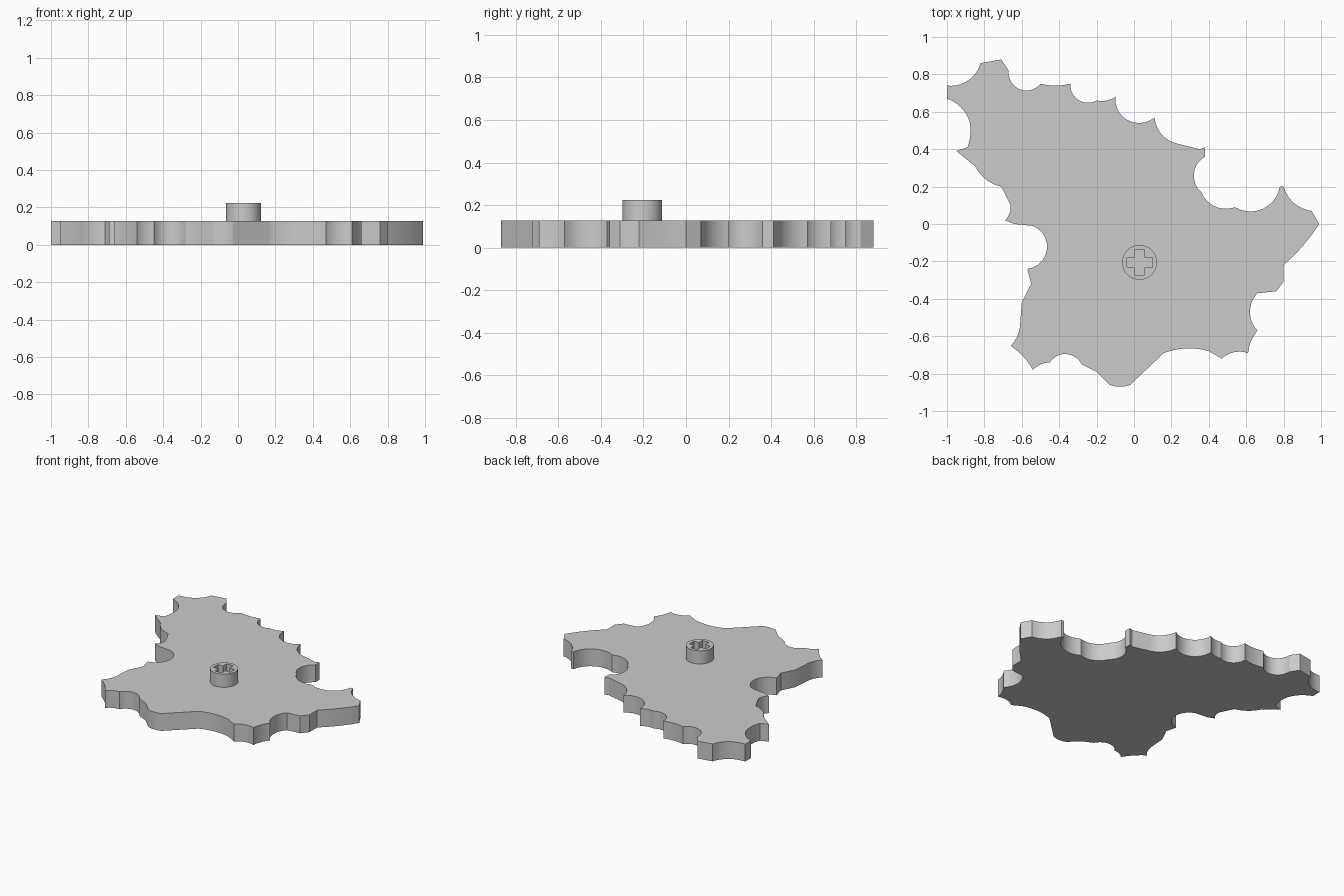
import bpy
import bmesh
from math import atan2, cos, sin, pi, radians
from mathutils import Vector

default_cube = bpy.data.objects.get("Cube")
if default_cube:
    bpy.data.objects.remove(default_cube, do_unlink=True)

PLATE_TOP = 0.128
PEG_TOP = 0.225
PEG_CENTRE = Vector((0.03, -0.205))
PEG_RADIUS = 0.093

# Outline corners, clockwise, in hundredths; a third value scoops the edge
# that follows inward by that depth (negative bulges it outward)
CORNERS = [
    (-82, 86), (-71, 88), (-67, 82, 7), (-50, 75, 1), (-34, 75, 5),
    (-20, 66, 1), (-10, 68, 8), (11, 57, 3), (23, 43), (35, 40),
    (38, 41), (38, 36, 5), (36, 17, 4), (54, 9, 7), (78, 20),
    (80, 20, 3), (95, 7), (99, 0, -1), (80, -22), (80, -31),
    (76, -36), (66, -37, 4), (66, -57, 1), (61, -69, 2), (47, -72),
    (40, -68, 2), (16, -69), (-2, -86, -1), (-13, -86), (-20, -79),
    (-28, -75, 5), (-45, -74, 1), (-54, -78, 1), (-66, -65, 1),
    (-61, -55), (-60, -42), (-55, -32), (-57, -24, 9), (-54, -1),
    (-64, 0), (-69, 2, 1), (-66, 10), (-71, 20, -2), (-85, 31),
    (-95, 39), (-89, 41, 1), (-88, 55, 2), (-100, 67), (-100, 74, 4),
]


def scooped_edge(start, end, depth, steps=10):
    """Points of a circular arc from start up to, but not including, end."""
    if not depth:
        return [start]
    chord = end - start
    half = chord.length / 2
    along = chord.normalized()
    inward = Vector((along.y, -along.x))
    radius = (half * half + depth * depth) / (2 * depth)
    sweep = 2 * atan2(depth, half)
    middle = (start + end) / 2
    points = []
    for i in range(steps):
        angle = sweep * (2 * i / steps - 1)
        points.append(middle + along * radius * sin(angle)
                      + inward * (radius * cos(angle) - radius + depth))
    return points


def extruded(name, loops, bottom, top, material):
    """Fill closed loops (inner ones become holes) and extrude them upward."""
    curve = bpy.data.curves.new(name, "CURVE")
    curve.dimensions = "2D"
    curve.fill_mode = "BOTH"
    curve.extrude = (top - bottom) / 2
    for loop in loops:
        spline = curve.splines.new("POLY")
        spline.points.add(len(loop) - 1)
        for point, position in zip(spline.points, loop):
            point.co = (position.x, position.y, 0, 1)
        spline.use_cyclic_u = True
    obj = bpy.data.objects.new(name, curve)
    obj.location.z = (top + bottom) / 2
    bpy.context.collection.objects.link(obj)

    # Turn into a clean, welded mesh with sharp rims
    bpy.ops.object.select_all(action="DESELECT")
    obj.select_set(True)
    bpy.context.view_layer.objects.active = obj
    bpy.ops.object.convert(target="MESH")
    obj = bpy.context.object
    bm = bmesh.new()
    bm.from_mesh(obj.data)
    bmesh.ops.remove_doubles(bm, verts=bm.verts, dist=0.0001)
    bmesh.ops.recalc_face_normals(bm, faces=bm.faces)
    bm.to_mesh(obj.data)
    bm.free()
    obj.data.materials.clear()
    obj.data.materials.append(material)
    bpy.ops.object.shade_smooth_by_angle(angle=radians(30))
    return obj


grey = bpy.data.materials.new("plain_grey")
grey.use_nodes = True
grey.diffuse_color = (0.6, 0.6, 0.6, 1)
grey.node_tree.nodes["Principled BSDF"].inputs["Base Color"].default_value = grey.diffuse_color

# Flat plate with a scalloped outline
outline = []
for corner, following in zip(CORNERS, CORNERS[1:] + CORNERS[:1]):
    depth = corner[2] / 100 if len(corner) > 2 else 0
    outline += scooped_edge(Vector(corner[:2]) / 100, Vector(following[:2]) / 100, depth)
extruded("scalloped_plate", [outline], 0, PLATE_TOP, grey)

# Round peg with a cross-shaped socket
circle = [PEG_CENTRE + PEG_RADIUS * Vector((cos(a), sin(a)))
          for a in (2 * pi * i / 48 for i in range(48))]
reach, width = 0.068, 0.027
arm = [Vector((reach, -width)), Vector((reach, width)), Vector((width, width))]
cross = []
for turn in range(4):
    c, s = round(cos(turn * pi / 2)), round(sin(turn * pi / 2))
    cross += [PEG_CENTRE + Vector((p.x * c - p.y * s, p.x * s + p.y * c)) for p in arm]
extruded("socket_peg", [circle, cross], PLATE_TOP, PEG_TOP, grey)
